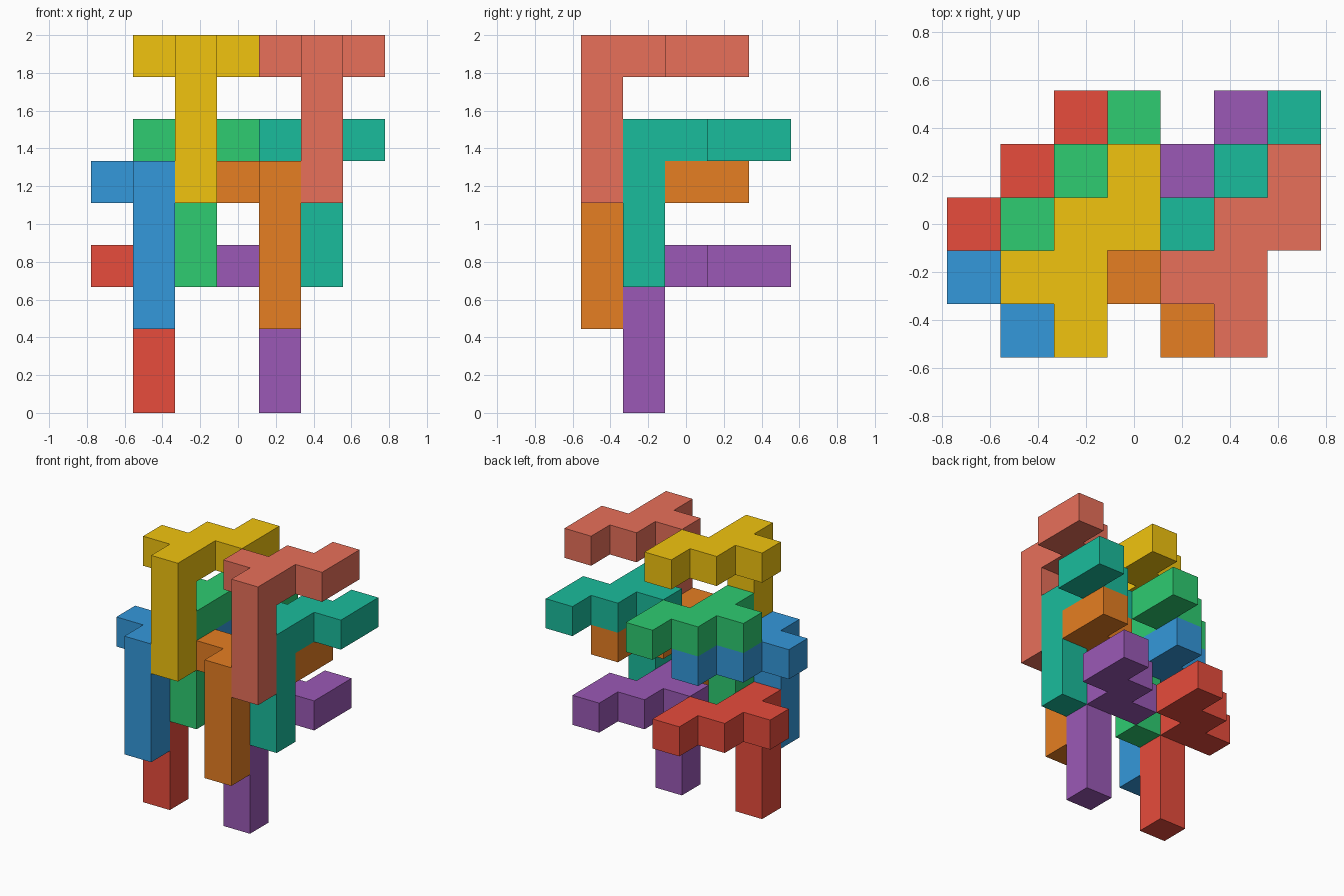
import bpy, bmesh
from mathutils import Vector

if "Cube" in bpy.data.objects:
    bpy.data.objects.remove(bpy.data.objects["Cube"])

U = 2 / 9                                   # edge of one cell
ORIGIN = Vector((-3.5 * U, -2.5 * U, 0))    # corner of the 7 x 5 x 9 cell grid

# One block: a zigzag slab of six cells with a leg hanging under its front cell
SLAB = [(0, 0), (-1, 1), (0, 1), (0, 2), (1, 2), (1, 3)]
BLOCK = {(x, y, 0) for x, y in SLAB} | {(0, 0, -k) for k in (1, 2, 3)}


def linear(hex_colour):
    rgb = [int(hex_colour[i:i + 2], 16) / 255 for i in (0, 2, 4)]
    return [c / 12.92 if c <= 0.04045 else ((c + 0.055) / 1.055) ** 2.4 for c in rgb] + [1]


def make_block(name, cell, colour):
    bm = bmesh.new()
    # Outer skin only: one square wherever a cell has no neighbour
    for c in BLOCK:
        for axis in range(3):
            for sign in (-1, 1):
                step = [0, 0, 0]
                step[axis] = sign
                if tuple(a + b for a, b in zip(c, step)) in BLOCK:
                    continue
                n, u = Vector(step), Vector((0, 0, 0))
                u[(axis + 1) % 3] = 1
                v = n.cross(u)
                mid = Vector(c) + Vector((0.5, 0.5, 0.5)) + n / 2
                quad = [mid + (u * a + v * b) / 2 for a, b in ((-1, -1), (1, -1), (1, 1), (-1, 1))]
                bm.faces.new([bm.verts.new(ORIGIN + (p + Vector(cell)) * U) for p in quad])
    bmesh.ops.remove_doubles(bm, verts=bm.verts, dist=1e-4)
    bmesh.ops.dissolve_limit(bm, angle_limit=0.01, verts=bm.verts, edges=bm.edges)
    bmesh.ops.recalc_face_normals(bm, faces=bm.faces)
    mesh = bpy.data.meshes.new(name)
    bm.to_mesh(mesh)
    bm.free()
    mat = bpy.data.materials.new(name)
    mat.diffuse_color = linear(colour)
    mat.use_nodes = True
    mat.node_tree.nodes["Principled BSDF"].inputs["Base Color"].default_value = mat.diffuse_color
    mesh.materials.append(mat)
    bpy.context.collection.objects.link(bpy.data.objects.new(name, mesh))


# Two stacks of four identical blocks: cell of the front slab corner, colour
for name, cell, colour in [
    ("red_block", (1, 1, 3), "e74c3c"),
    ("blue_block", (1, 0, 5), "3498db"),
    ("green_block", (2, 1, 6), "2ecc71"),
    ("yellow_block", (2, 0, 8), "f1c40f"),
    ("purple_block", (4, 1, 3), "9b59b6"),
    ("orange_block", (4, 0, 5), "e67e22"),
    ("teal_block", (5, 1, 6), "1abc9c"),
    ("salmon_block", (5, 0, 8), "e8705a"),
]:
    make_block(name, cell, colour)
